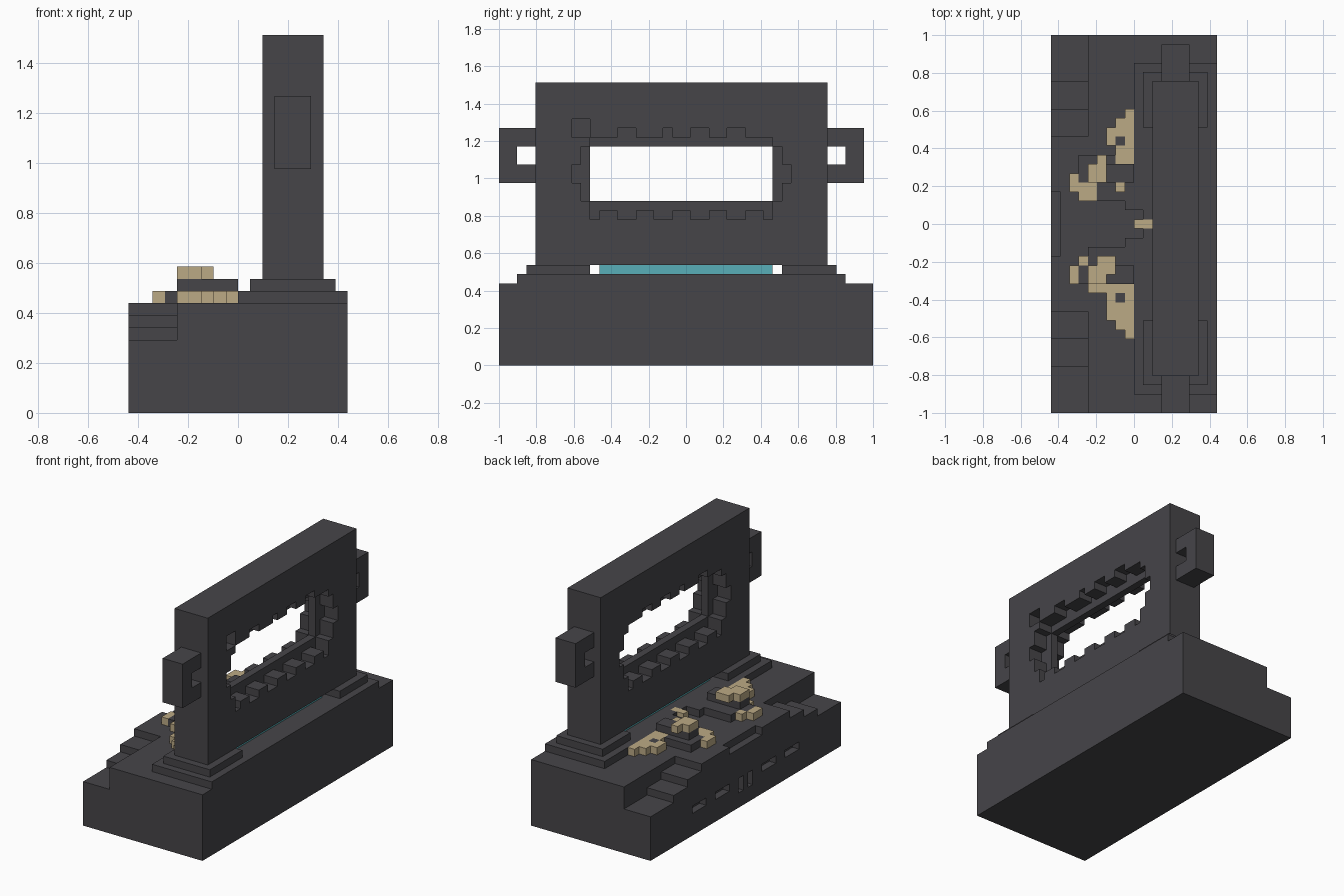
import bpy
import bmesh
from itertools import product
from mathutils import Vector

if "Cube" in bpy.data.objects:
    bpy.data.objects.remove(bpy.data.objects["Cube"], do_unlink=True)

UNIT = 2 / 41
ORIGIN = Vector((-9 * UNIT, -1, 0))


def make_material(name, colour):
    mat = bpy.data.materials.new(name)
    mat.use_nodes = True
    mat.diffuse_color = (*colour, 1)
    mat.node_tree.nodes["Principled BSDF"].inputs["Base Color"].default_value = (*colour, 1)
    return mat


stone = make_material("dark stone", (0.061, 0.059, 0.066))
sand = make_material("sand", (0.50, 0.40, 0.235))
teal = make_material("teal glow", (0.098, 0.43, 0.48))


def block(x, y, z):
    """Set of unit cells filling three half-open ranges."""
    return set(product(range(*x), range(*y), range(*z)))


def build(name, cells, mat):
    """Skin a set of cells with outward quads and merge the flat ones."""
    bm = bmesh.new()
    corners = {}

    def vert(p):
        if p not in corners:
            corners[p] = bm.verts.new(ORIGIN + Vector(p) * UNIT)
        return corners[p]

    for cell in cells:
        for axis, side in product(range(3), (0, 1)):
            near = list(cell)
            near[axis] += 1 if side else -1
            if tuple(near) in cells:
                continue
            ring = []
            for a, b in ((0, 0), (1, 0), (1, 1), (0, 1)):
                p = list(cell)
                p[axis] += side
                p[(axis + 1) % 3] += a
                p[(axis + 2) % 3] += b
                ring.append(vert(tuple(p)))
            bm.faces.new(ring if side else ring[::-1])
    bmesh.ops.dissolve_limit(bm, angle_limit=0.01, verts=bm.verts[:], edges=bm.edges[:])
    mesh = bpy.data.meshes.new(name)
    bm.to_mesh(mesh)
    bm.free()
    mesh.materials.append(mat)
    obj = bpy.data.objects.new(name, mesh)
    bpy.context.collection.objects.link(obj)
    return obj


def mirrored(y):
    """A y range and its reflection across the base."""
    return y, (41 - y[1], 41 - y[0])


# Plinth with corner stairs, a front ledge and slots in its side
base = block((0, 18), (0, 41), (0, 9))
for step in range(3):
    start = (0, 5, 8)[step]
    end = (5, 8, 11)[step]
    for y in mirrored((start, end)):
        base -= block((0, 4), y, (6 + step, 9))
base -= block((0, 1), (17, 24), (8, 9))
for slot in ((9, 12), (14, 17)):
    for y in mirrored(slot):
        base -= block((0, 1), y, (3, 4))
for y in mirrored((19, 20)):
    base -= block((0, 1), y, (2, 4))
build("base", base, stone)

# Low platform with a notch in the middle, and the pads under the wall
platform = block((9, 18), (2, 38), (9, 10)) - block((9, 10), (19, 22), (9, 10))
platform -= block((10, 11), (20, 21), (9, 10))
build("platform", platform, stone)
build("front_pad", block((10, 17), (3, 10), (10, 11)), stone)
build("back_pad", block((10, 17), (31, 37), (10, 11)), stone)
build("glow_strip", block((12, 15), (11, 30), (10, 11)), teal)

# Wall with a window, deep surrounds and toothed pockets on both faces
wall = block((11, 16), (4, 36), (11, 31)) - block((11, 16), (10, 30), (18, 24))
for face in ((11, 13), (14, 16)):
    wall -= block(face, (10, 30), (17, 25))
    wall -= block(face, (9, 31), (18, 24))
    wall -= block(face, (8, 32), (20, 22))
    for y in ((13, 15), (18, 19), (21, 23), (25, 27)):
        wall -= block(face, y, (25, 26))
    for y in ((10, 11), (13, 15), (17, 19), (21, 23), (25, 27), (29, 30)):
        wall -= block(face, y, (16, 17))
wall -= block((14, 16), (8, 10), (25, 27))
build("wall", wall, stone)

# Looped handles on both ends of the wall
for name, y, hole in (("front_handle", (0, 4), (2, 4)), ("back_handle", (36, 40), (36, 38))):
    build(name, block((12, 15), y, (20, 26)) - block((12, 15), hole, (22, 24)), stone)

# Dark rubble banks beside the path
front_bank = block((4, 9), (14, 18), (9, 10)) | block((8, 9), (18, 19), (9, 10))
front_bank |= block((3, 4), (14, 16), (9, 10)) | block((7, 8), (12, 13), (9, 10))
front_bank |= block((4, 9), (14, 16), (10, 11))
back_bank = block((5, 9), (23, 27), (9, 10)) | block((8, 9), (22, 23), (9, 10))
back_bank |= block((3, 7), (25, 28), (9, 10)) | block((7, 8), (29, 30), (9, 10))
back_bank |= block((4, 9), (25, 27), (10, 11))
build("front_rubble", front_bank, stone)
build("back_rubble", back_bank, stone)

# Sand heaps on the ground, one column of cells at a time
front_low = block((8, 9), (8, 14), (9, 10)) | block((7, 8), (9, 14), (9, 10))
front_low |= block((6, 7), (10, 14), (9, 10)) | block((4, 6), (13, 14), (9, 10))
front_low |= block((2, 3), (14, 16), (9, 10)) | block((3, 4), (16, 17), (9, 10))
front_low |= block((4, 5), (16, 18), (9, 10))
back_low = block((8, 9), (27, 33), (9, 10)) | block((7, 8), (27, 32), (9, 10))
back_low |= block((6, 7), (29, 31), (9, 10)) | block((2, 3), (24, 26), (9, 10))
back_low |= block((3, 5), (23, 25), (9, 10))
build("front_sand", front_low - front_bank | block((4, 5), (16, 18), (9, 10)), sand)
build("back_sand", back_low - back_bank, sand)

# Sand caps on the rubble and the small sand tongue in the notch
front_cap = block((4, 6), (14, 16), (11, 12)) | block((5, 7), (15, 17), (11, 12))
build("front_sand_cap", front_cap, sand)
build("back_sand_cap", block((4, 6), (25, 27), (11, 12)) | block((5, 6), (27, 28), (11, 12)), sand)
build("sand_chip", block((7, 8), (24, 25), (10, 11)), sand)
build("sand_tongue", block((9, 11), (20, 21), (9, 10)), sand)
